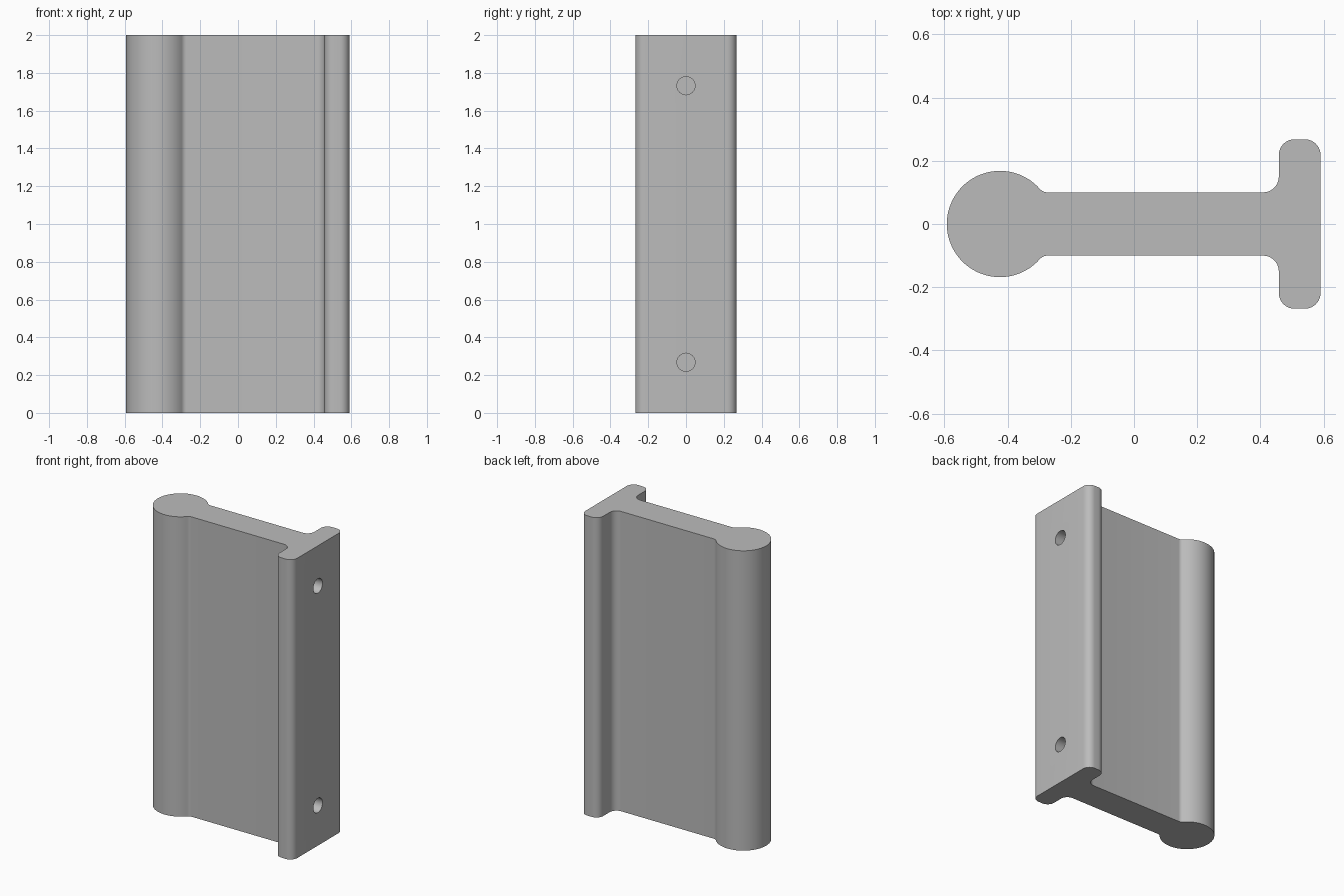
import bpy, bmesh, math

if "Cube" in bpy.data.objects:
    bpy.data.objects.remove(bpy.data.objects["Cube"])

HEIGHT = 2.0
WEB = 0.1                          # half thickness of the web
BULB_X, BULB_R = -0.424, 0.168     # round bead
NECK_R = 0.033                     # fillet between bead and web
FL_X0, FL_X1, FL_Y = 0.458, 0.59, 0.268   # flange
FILLET, CORNER = 0.05, 0.05
HOLE_R, HOLE_DEPTH, HOLE_INSET = 0.048, 0.3, 0.268


def arc(cx, cy, r, a0, a1, n):
    """Points along an arc, angles in radians."""
    return [(cx + r * math.cos(a0 + (a1 - a0) * i / n),
             cy + r * math.sin(a0 + (a1 - a0) * i / n)) for i in range(n + 1)]


# Upper half of the cross-section, from bead tip to flange face
q = math.pi / 2
neck_y = WEB + NECK_R
neck_x = BULB_X + math.sqrt((BULB_R + NECK_R) ** 2 - neck_y ** 2)
t = math.atan2(neck_y, neck_x - BULB_X)
half = arc(BULB_X, 0, BULB_R, 2 * q, t, 32)
half += arc(neck_x, neck_y, NECK_R, t + 2 * q, 3 * q, 8)[1:]
half += arc(FL_X0 - FILLET, WEB + FILLET, FILLET, -q, 0, 10)
half += arc(FL_X0 + CORNER, FL_Y - CORNER, CORNER, 2 * q, q, 10)
half += arc(FL_X1 - CORNER, FL_Y - CORNER, CORNER, q, 0, 10)
outline = half + [(x, -y) for x, y in reversed(half[1:])]

# Extruded rail
bm = bmesh.new()
face = bm.faces.new([bm.verts.new((x, y, 0)) for x, y in outline])
ext = bmesh.ops.extrude_face_region(bm, geom=[face])
bmesh.ops.translate(bm, vec=(0, 0, HEIGHT),
                    verts=[v for v in ext["geom"] if isinstance(v, bmesh.types.BMVert)])
bmesh.ops.recalc_face_normals(bm, faces=bm.faces)
mesh = bpy.data.meshes.new("rail")
bm.to_mesh(mesh)
bm.free()
rail = bpy.data.objects.new("rail", mesh)
bpy.context.collection.objects.link(rail)

grey = bpy.data.materials.new("grey")
grey.diffuse_color = (0.5, 0.5, 0.5, 1)
grey.use_nodes = True
grey.node_tree.nodes["Principled BSDF"].inputs["Base Color"].default_value = grey.diffuse_color
mesh.materials.append(grey)

# Blind mounting holes in the flange face
for z in (HOLE_INSET, HEIGHT - HOLE_INSET):
    bpy.ops.mesh.primitive_cylinder_add(
        vertices=40, radius=HOLE_R, depth=2 * HOLE_DEPTH,
        location=(FL_X1, 0, z), rotation=(0, q, 0))
    cutter = bpy.context.object
    cutter.name = "hole_cutter"
    cutter.hide_render = True
    cutter.data.materials.append(grey)
    mod = rail.modifiers.new("hole", 'BOOLEAN')
    mod.operation, mod.solver, mod.object = 'DIFFERENCE', 'EXACT', cutter
    bpy.context.view_layer.objects.active = rail
    bpy.ops.object.modifier_apply(modifier=mod.name)
    bpy.data.objects.remove(cutter, do_unlink=True)

# Smooth curved sides, keep hard edges
bpy.ops.object.select_all(action='DESELECT')
rail.select_set(True)
bpy.context.view_layer.objects.active = rail
bpy.ops.object.shade_smooth_by_angle(angle=math.radians(30))
